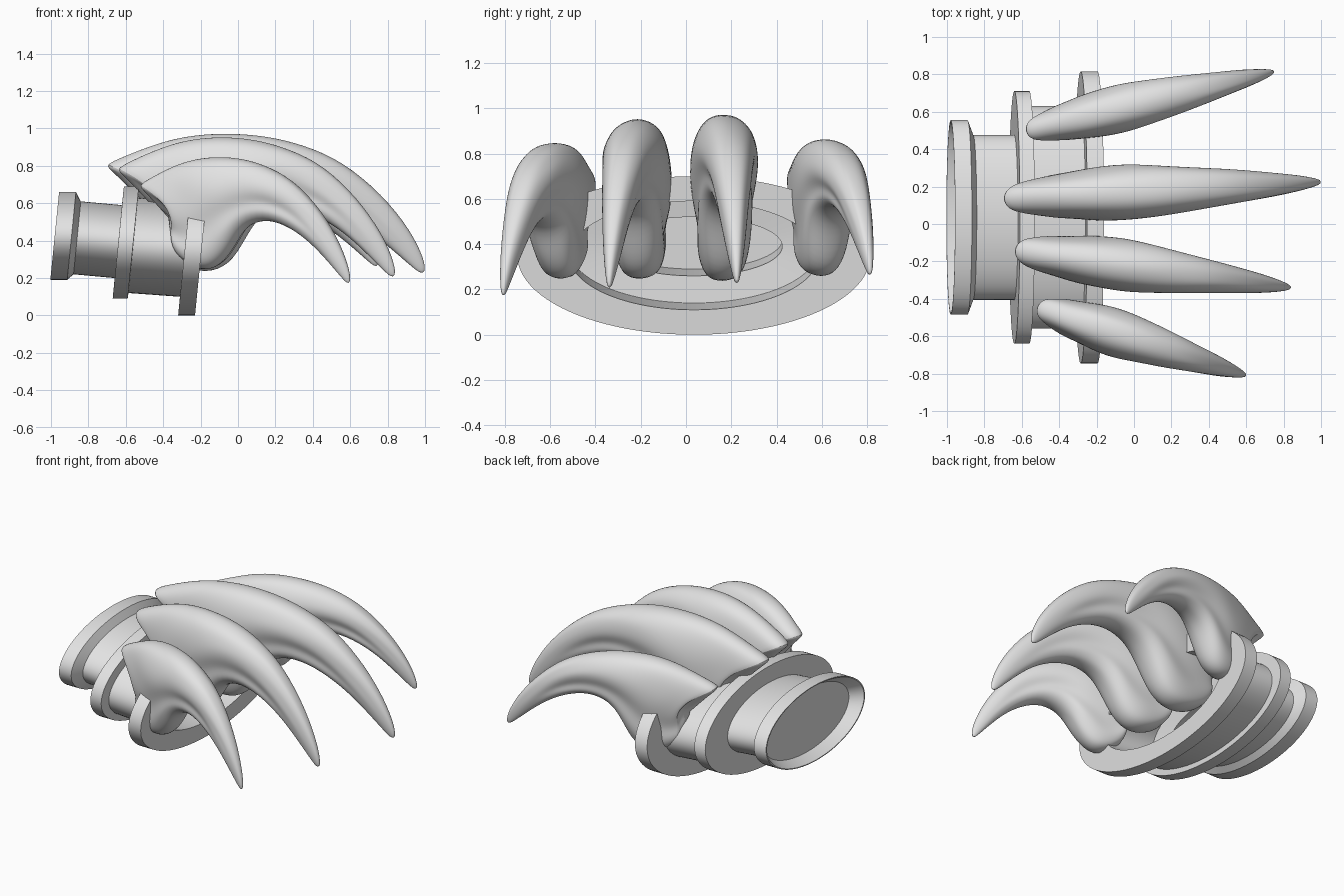
import bpy, bmesh, math, random

random.seed(4)
cube = bpy.data.objects.get("Cube")
if cube:
    bpy.data.objects.remove(cube, do_unlink=True)

COLOUR = (0.77, 0.77, 0.77, 1)
grey = bpy.data.materials.new("light_grey")
grey.use_nodes = True
grey.diffuse_color = COLOUR
grey.node_tree.nodes["Principled BSDF"].inputs["Base Color"].default_value = COLOUR


def loft(name, rings):
    """Skin a list of equal point rings and cap both ends."""
    bm = bmesh.new()
    loops = [[bm.verts.new(p) for p in ring] for ring in rings]
    n = len(loops[0])
    for a, b in zip(loops, loops[1:]):
        for i in range(n):
            j = (i + 1) % n
            bm.faces.new((a[i], a[j], b[j], b[i]))
    bm.faces.new(loops[0])
    bm.faces.new(loops[-1])
    bmesh.ops.recalc_face_normals(bm, faces=bm.faces)
    mesh = bpy.data.meshes.new(name)
    bm.to_mesh(mesh)
    bm.free()
    obj = bpy.data.objects.new(name, mesh)
    bpy.context.collection.objects.link(obj)
    mesh.materials.append(grey)
    return obj


def smooth(obj, degrees):
    bpy.ops.object.select_all(action='DESELECT')
    obj.select_set(True)
    bpy.context.view_layer.objects.active = obj
    bpy.ops.object.shade_smooth_by_angle(angle=math.radians(degrees))


# Flanged cuff: x, z, half width, half height of each leaning ellipse
CUFF = [
    (-.91, .42, .45, .195), (-.98, .425, .51, .23), (-.98, .425, .52, .235),
    (-.89, .425, .52, .235), (-.86, .415, .44, .195), (-.64, .395, .44, .195),
    (-.64, .39, .675, .30), (-.56, .39, .675, .30), (-.56, .375, .595, .255),
    (-.285, .355, .595, .255), (-.285, .35, .78, .35), (-.195, .35, .78, .35),
    (-.195, .35, .55, .24), (-.58, .38, .55, .24),
    (-.59, .39, .39, .13), (-.88, .42, .39, .13),
]


def ellipse(x, z, ry, rz, n=96):
    angles = [math.tau * i / n for i in range(n)]
    return [(x + 0.1 * rz * math.sin(a), 0.035 + ry * math.cos(a),
             z + rz * math.sin(a)) for a in angles]


smooth(loft("cuff", [ellipse(*s) for s in CUFF]), 30)

# Claw stations: top point, bottom point, half width, forward bow
CLAW = [
    (.01, .735, .17, .20, .085, .10), (-.015, .775, .18, .12, .115, .09),
    (.045, .835, .25, .02, .125, .07), (.13, .91, .335, -.01, .14, .04),
    (.23, .98, .40, .08, .152, .01), (.36, 1.01, .445, .28, .158, 0),
    (.50, .985, .495, .44, .142, 0), (.62, .915, .595, .50, .12, 0),
    (.74, .80, .71, .44, .095, 0), (.865, .56, .82, .30, .067, 0),
    (.955, .30, .91, .13, .042, 0), (1.0, .08, .965, .02, .02, 0),
    (1.0, -.01, .985, -.01, .008, 0),
]


def claw(name, heel, tip, z_top, z_tip, girth, lobe, n=20):
    (x0, y0), (x1, y1) = heel, tip
    length = math.hypot(x1 - x0, y1 - y0)
    side = (-(y1 - y0) / length, (x1 - x0) / length)
    rings = []
    for k, (ut, vt, ub, vb, w, bow) in enumerate(CLAW):
        ring = []
        groove = 0.25 if k < 9 else 0.0
        # the blunt heel has a broader back than the blade
        fullness = min(0.8, 0.5 + 0.06 * k)
        # raise or lower the root lobe
        if k < 5:
            vb += lobe
        for i in range(n):
            a = math.tau * i / n
            t = (1 + math.cos(a)) / 2
            u = ub + (ut - ub) * t + bow * math.sin(math.pi * t ** 1.6)
            v = vb + (vt - vb) * t
            # full rounded sides with a groove above the lower lobe
            s = math.copysign(abs(math.sin(a)) ** fullness, math.sin(a))
            s *= girth * w * (1 - groove * math.exp(-((t - .36) / .12) ** 2))
            if k < 10:
                s += random.uniform(-.004, .004)
                v += random.uniform(-.005, .005)
            ring.append((x0 + u * (x1 - x0) + s * side[0],
                         y0 + u * (y1 - y0) + s * side[1],
                         z_tip + v * (z_top - z_tip)))
        rings.append(ring)
    obj = loft(name, rings)
    sub = obj.modifiers.new("smooth", 'SUBSURF')
    sub.levels = sub.render_levels = 2
    smooth(obj, 80)


# Four claws fanned across the cuff
claw("claw_outer_front", (-.52, -.445), (.60, -.81), .85, .18, .87, .09)
claw("claw_inner_front", (-.64, -.14), (.84, -.34), .955, .215, .96, .03)
claw("claw_inner_back", (-.70, .135), (1.0, .225), .975, .235, 1.0, -.01)
claw("claw_outer_back", (-.58, .495), (.75, .815), .865, .27, .87, -.03)
